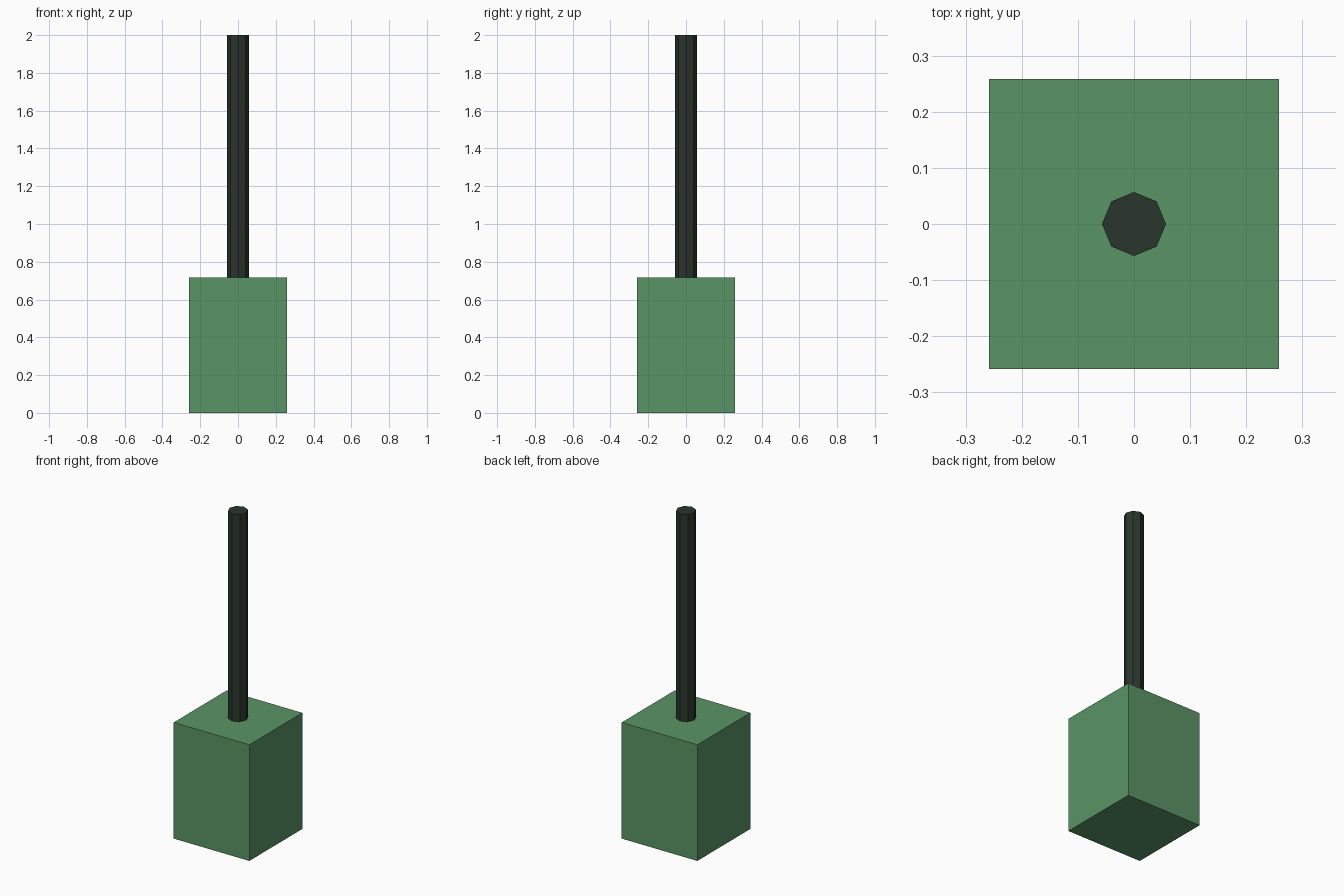
import bpy

if "Cube" in bpy.data.objects:
    bpy.data.objects.remove(bpy.data.objects["Cube"])

HALF = 0.2585       # half width of the square block
BLOCK_H = 0.718     # height of the block
ROD_R = 0.057       # corner radius of the octagonal rod
TOP = 2.0


def finish(name, color):
    obj = bpy.context.object
    obj.name = name
    mat = bpy.data.materials.new(name + "_colour")
    mat.diffuse_color = (*color, 1.0)
    mat.use_nodes = True
    mat.node_tree.nodes["Principled BSDF"].inputs["Base Color"].default_value = mat.diffuse_color
    obj.data.materials.append(mat)
    return obj


# Square block standing on the ground
bpy.ops.mesh.primitive_cube_add(size=1, location=(0, 0, BLOCK_H / 2))
block = finish("base_block", (0.10, 0.30, 0.13))
block.scale = (2 * HALF, 2 * HALF, BLOCK_H)
bpy.ops.object.transform_apply(location=False, rotation=False, scale=True)

# Eight-sided rod rising from the middle of the block, corners on the axes
bpy.ops.mesh.primitive_cylinder_add(
    vertices=8, radius=ROD_R, depth=TOP - BLOCK_H,
    location=(0, 0, (TOP + BLOCK_H) / 2))
finish("upright_rod", (0.023, 0.037, 0.025))
